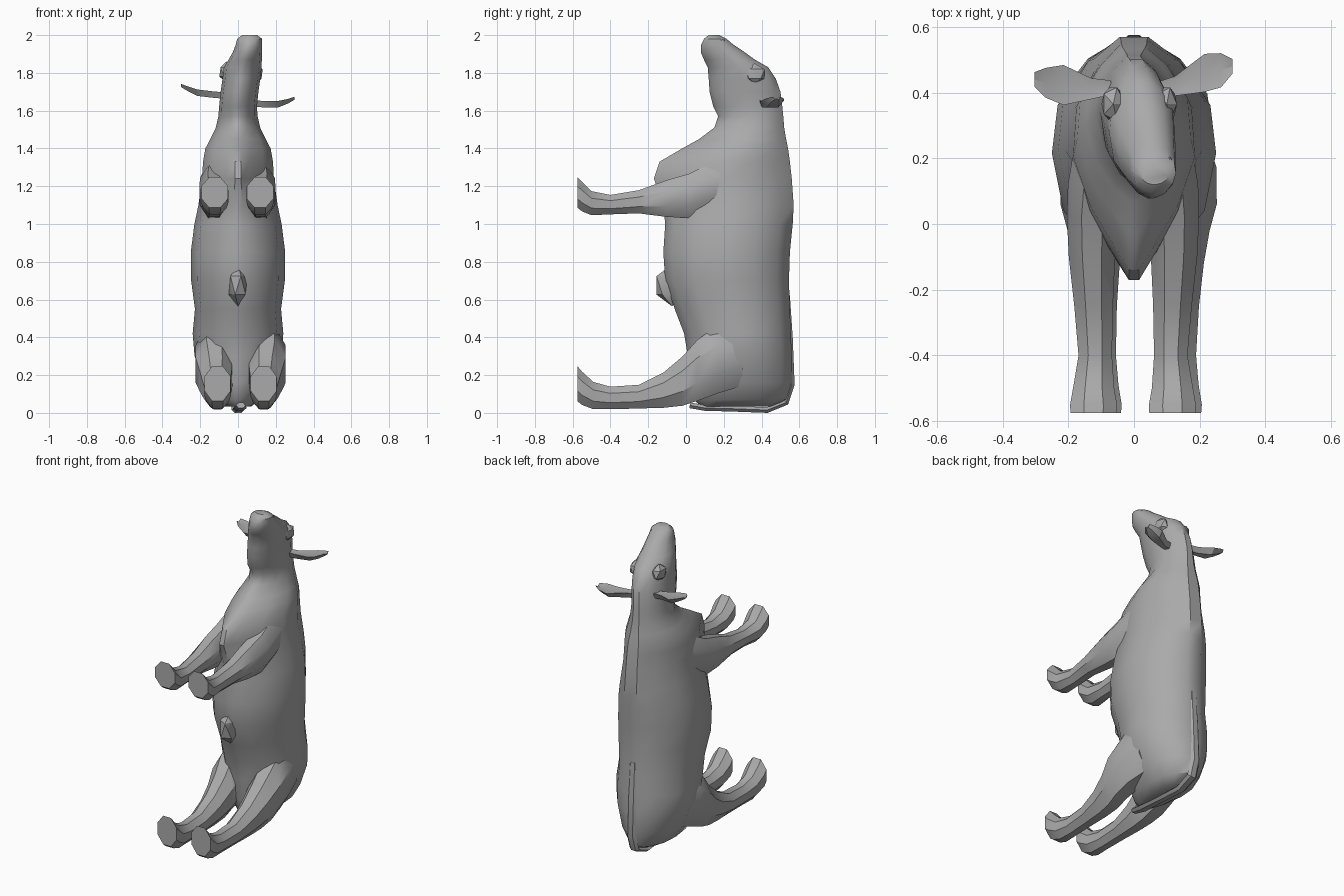
import bpy, bmesh, math
from mathutils import Vector

grey = bpy.data.materials.new("plain grey")
grey.diffuse_color = (0.4, 0.4, 0.4, 1)


def finish(name, bm, angle=38):
    bmesh.ops.recalc_face_normals(bm, faces=bm.faces)
    mesh = bpy.data.meshes.new(name)
    bm.to_mesh(mesh)
    bm.free()
    mesh.materials.append(grey)
    ob = bpy.data.objects.new(name, mesh)
    bpy.context.collection.objects.link(ob)
    bpy.ops.object.select_all(action='DESELECT')
    ob.select_set(True)
    bpy.context.view_layer.objects.active = ob
    bpy.ops.object.shade_smooth_by_angle(angle=math.radians(angle))
    return ob


def loft(name, rings, angle=38):
    """Skin a list of equal-length point rings and cap both ends."""
    bm = bmesh.new()
    vs = [[bm.verts.new(p) for p in r] for r in rings]
    n = len(vs[0])
    for a, b in zip(vs, vs[1:]):
        for i in range(n):
            bm.faces.new((a[i], a[(i + 1) % n], b[(i + 1) % n], b[i]))
    bm.faces.new(vs[0])
    bm.faces.new(vs[-1])
    return finish(name, bm, angle)


# Half cross-sections from belly to back: barrel-shaped and wedge-shaped
BARREL = [(0, .12), (.07, .5), (.24, .86), (.5, 1), (.72, .93), (.9, .6), (1, .2)]
WEDGE = [(0, .08), (.1, .3), (.28, .68), (.5, .95), (.72, .9), (.9, .55), (1, .2)]


def slice_ring(z, y0, y1, hw, wedge=0.0, cx=0.0):
    half = [(t0 + (t1 - t0) * wedge, w0 + (w1 - w0) * wedge)
            for (t0, w0), (t1, w1) in zip(BARREL, WEDGE)]
    pts = [(cx + w * hw, y0 + t * (y1 - y0), z) for t, w in half]
    pts += [(cx - w * hw, y0 + t * (y1 - y0), z) for t, w in reversed(half)]
    return pts


# Body: z, belly y, back y, half width, wedge amount
body = [(.035, .08, .46, .07, 0), (.07, .04, .53, .125, 0), (.16, .02, .56, .175, 0),
        (.3, .01, .56, .23, 0), (.42, -.01, .555, .24, 0), (.55, -.06, .55, .228, 0),
        (.7, -.11, .545, .248, 0), (.85, -.12, .55, .25, 0), (1.0, -.11, .565, .232, .1),
        (1.1, -.12, .57, .215, .5), (1.24, -.17, .56, .2, 1), (1.33, -.14, .55, .195, 1),
        (1.4, -.02, .54, .18, .8), (1.45, .07, .53, .15, .5), (1.51, .15, .52, .12, .4),
        (1.57, .17, .515, .105, .2)]
# Neck and head, turning slightly to one side
head = [(1.62, .145, .51, .1, 0, 0), (1.7, .125, .50, .1, 0, .008),
        (1.77, .12, .475, .1, 0, .018), (1.83, .115, .435, .1, 0, .025),
        (1.87, .095, .365, .088, 0, .038), (1.91, .078, .31, .077, 0, .05),
        (1.95, .08, .25, .07, 0, .058), (1.98, .095, .215, .066, 0, .062),
        (2.0, .12, .175, .04, 0, .062)]
loft("body_and_head", [slice_ring(*r) for r in body + head])


def leg(name, side, rows, x_shift, sides=8):
    rings = []
    for y, z0, z1, cx, hw in rows:
        ring = []
        for i in range(sides):
            a = 2 * math.pi * (i + .5) / sides
            ring.append((side * cx + x_shift + 1.06 * hw * math.cos(a), y,
                         (z0 + z1) / 2 + 1.06 * (z1 - z0) / 2 * math.sin(a)))
        rings.append(ring)
    loft(name, rings, 35)


# Legs: y, low z, high z, centre x, half width; the hoof comes first
front = [(-.575, 1.085, 1.25, .12, .072), (-.55, 1.065, 1.225, .12, .073),
         (-.5, 1.045, 1.175, .12, .064), (-.4, 1.05, 1.155, .115, .052),
         (-.25, 1.055, 1.18, .12, .06), (-.1, 1.035, 1.235, .125, .072),
         (.02, 1.03, 1.27, .125, .078), (.12, 1.06, 1.32, .115, .085),
         (.24, 1.1, 1.36, .1, .08)]
rear = [(-.575, .06, .25, .122, .07), (-.55, .04, .22, .122, .072),
        (-.49, .018, .165, .122, .062), (-.4, .018, .14, .122, .054),
        (-.25, .022, .15, .125, .06), (-.12, .025, .215, .128, .072),
        (-.02, .035, .3, .132, .086), (.06, .06, .39, .14, .1),
        (.17, .1, .47, .13, .11), (.3, .14, .46, .1, .1)]
for side, label in ((1, "right"), (-1, "left")):
    leg("front_leg_" + label, side, front, -.003)
    leg("rear_leg_" + label, side, rear, .014)


# Ears: flat leaf shapes, slightly cupped
def ear(name, stations):
    rings = []
    for x, y, z, hw, th in stations:
        rings.append([(x, y - hw, z + .012), (x, y, z + th * .3), (x, y + hw, z + .012),
                      (x, y + hw * .5, z - th), (x, y - hw * .5, z - th)])
    loft(name, rings, 25)


ear("ear_left", [(-.07, .415, 1.685, .022, .022), (-.13, .412, 1.69, .032, .022),
                 (-.215, .423, 1.7, .061, .022), (-.27, .43, 1.718, .045, .012),
                 (-.303, .44, 1.73, .022, .004)])
ear("ear_right", [(.07, .41, 1.645, .022, .022), (.125, .42, 1.64, .03, .022),
                  (.215, .46, 1.64, .058, .022), (.265, .468, 1.65, .052, .012),
                  (.3, .48, 1.662, .022, .004)])


# Rounded lumps
def lump(name, loc, size):
    bm = bmesh.new()
    bmesh.ops.create_icosphere(bm, subdivisions=1, radius=1)
    for v in bm.verts:
        v.co = Vector(c + v_ * s for c, v_, s in zip(loc, v.co, size))
    finish(name, bm, 30)


lump("brow_left", (-.063, .365, 1.805), (.04, .06, .055))
lump("brow_right", (.1, .365, 1.795), (.034, .06, .055))
lump("nostril_left", (.022, .17, 1.965), (.024, .04, .024))
lump("nostril_right", (.104, .17, 1.965), (.024, .04, .024))
lump("udder", (0, -.075, .675), (.055, .095, .11))

# Tail hanging down the rump and folded under it: x, y, z, half width
path = [(0, .535, .62, .03), (0, .55, .4, .034), (0, .56, .15, .034), (0, .53, .055, .034),
        (0, .43, .015, .034), (.005, .25, .022, .03), (.01, .1, .026, .036),
        (.015, .02, .04, .025)]
pts = [Vector(p[:3]) for p in path]
rings = []
for i, p in enumerate(pts):
    d = (pts[min(i + 1, len(pts) - 1)] - pts[max(i - 1, 0)]).normalized()
    out = d.cross(Vector((1, 0, 0))).normalized() * .015
    w = Vector((path[i][3], 0, 0))
    rings.append([p + w, p + w * .5 + out, p - w * .5 + out,
                  p - w, p - w * .5 - out, p + w * .5 - out])
loft("tail", rings)
